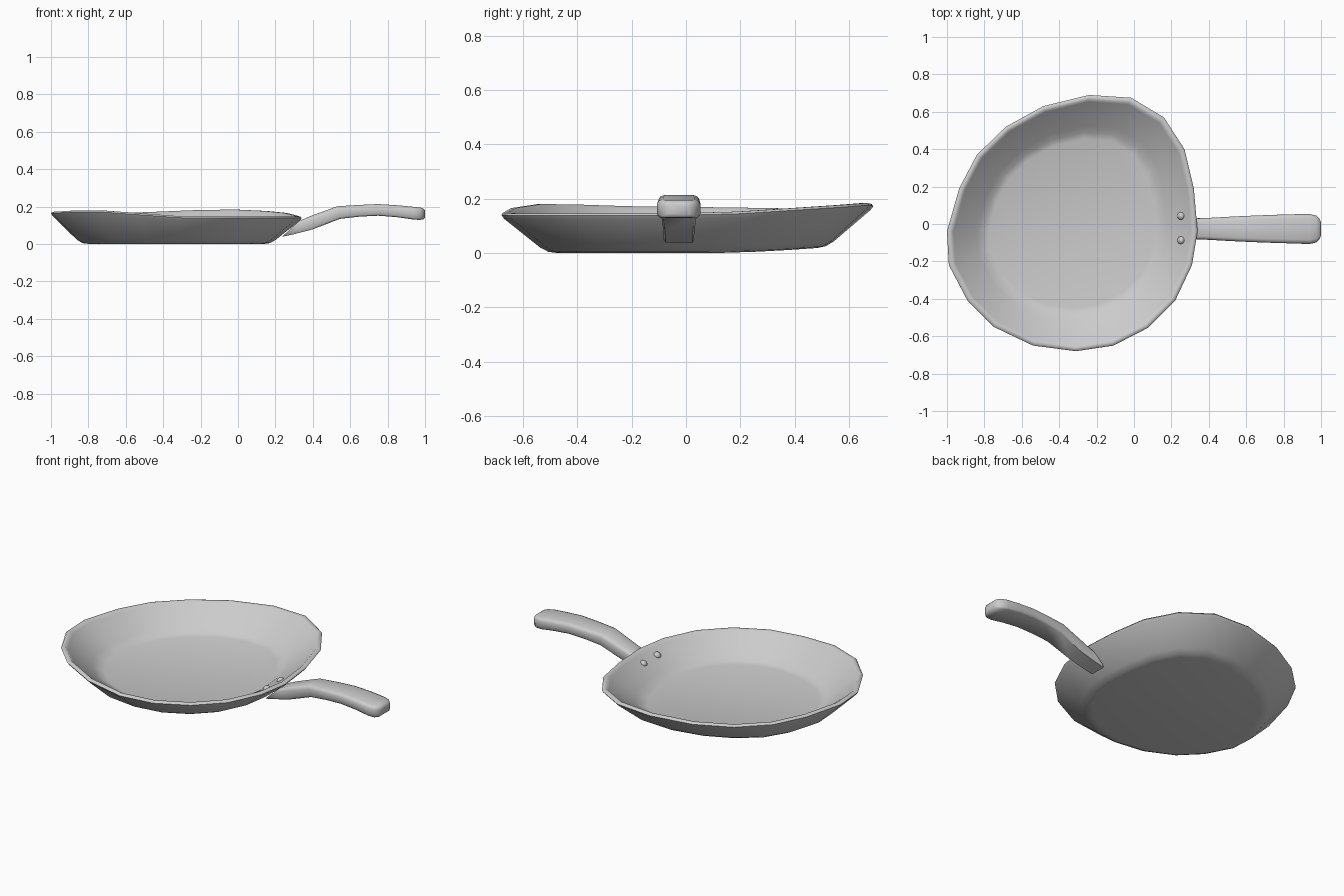
import bpy, bmesh, math
from mathutils import Vector

if "Cube" in bpy.data.objects:
    bpy.data.objects.remove(bpy.data.objects["Cube"])

CX, CY = -0.33, 0.0   # centre of the pan


def loft(name, rings, angle):
    """Skin closed rings of equal length and cap both ends."""
    bm = bmesh.new()
    loops = [[bm.verts.new(p) for p in ring] for ring in rings]
    n = len(loops[0])
    for a, b in zip(loops, loops[1:]):
        for i in range(n):
            j = (i + 1) % n
            bm.faces.new((a[i], a[j], b[j], b[i]))
    bm.faces.new(loops[0][::-1])
    bm.faces.new(loops[-1])
    bmesh.ops.recalc_face_normals(bm, faces=bm.faces)
    return finish(name, bm, angle)


def finish(name, bm, angle):
    mesh = bpy.data.meshes.new(name)
    bm.to_mesh(mesh)
    bm.free()
    ob = bpy.data.objects.new(name, mesh)
    bpy.context.collection.objects.link(ob)
    bpy.ops.object.select_all(action='DESELECT')
    ob.select_set(True)
    bpy.context.view_layer.objects.active = ob
    bpy.ops.object.shade_smooth_by_angle(angle=math.radians(angle))
    return ob


# Pan: hand-shaped rim (x, y, height) and a wall profile scaled towards the centre
rim = [(-.24, .69, .18), (-.015, .675, .184), (.16, .57, .176), (.27, .40, .165),
       (.32, .19, .152), (.34, -.04, .146), (.31, -.22, .146), (.22, -.41, .146),
       (.075, -.555, .146), (-.11, -.65, .146), (-.31, -.68, .148), (-.54, -.65, .165),
       (-.75, -.55, .18), (-.89, -.41, .178), (-.99, -.22, .172), (-1, -.04, .17),
       (-.935, .19, .167), (-.84, .37, .164), (-.685, .52, .164), (-.485, .63, .17)]
# (scale, fixed height, share of rim height)
profile = [(.70, 0, 0), (.745, .004, 0), (.79, .02, 0), (.985, -.022, 1), (1, -.008, 1),
           (.99, 0, 1), (.965, 0, 1), (.948, -.012, 1), (.76, .062, 0), (.71, .036, 0),
           (.66, .028, 0)]


def pan_ring(scale, height, share):
    ring = []
    for x, y, z in rim:
        py = CY + (y - CY) * scale
        lift = 0 if share else .022 * max(0, (py - .1) / .43) ** 1.6
        ring.append((CX + (x - CX) * scale, py, height + share * z + lift))
    return ring


loft("pan", [pan_ring(*p) for p in profile], 60)

# Handle: chamfered sections (bottom x, bottom z, top x, top z, half width, centre y)
sections = [(.235, .038, .325, .122, .056, -.026), (.30, .052, .36, .137, .056, -.026),
            (.40, .078, .385, .148, .058, -.026), (.545, .134, .53, .201, .066, -.026),
            (.65, .146, .64, .208, .071, -.026), (.75, .151, .75, .213, .075, -.026),
            (.85, .143, .86, .206, .078, -.026), (.935, .131, .94, .198, .08, -.027),
            (.97, .128, .975, .194, .072, -.027), (.99, .131, .992, .189, .055, -.027),
            (.999, .14, 1.0, .18, .035, -.027)]
# (across, up) from the bottom edge around to the rounded top
outline = [(-.88, 0), (.88, 0), (1, .14), (1, .72), (.92, .9), (.72, 1),
           (-.72, 1), (-.92, .9), (-1, .72), (-1, .14)]


def handle_ring(bx, bz, tx, tz, half, cy):
    return [(bx + (tx - bx) * v, cy + u * half, bz + (tz - bz) * v) for u, v in outline]


loft("handle", [handle_ring(*s) for s in sections], 50)

# Rivets: flattened domes on the inside wall
normal = Vector((-.58, 0, .81))
for i, y in enumerate((.043, -.087)):
    bm = bmesh.new()
    bmesh.ops.create_uvsphere(bm, u_segments=12, v_segments=8, radius=.021)
    bmesh.ops.scale(bm, vec=(1, 1, .75), verts=bm.verts)
    rivet = finish(f"rivet_{i + 1}", bm, 60)
    rivet.rotation_euler = normal.to_track_quat('Z', 'Y').to_euler()
    rivet.location = (.251, y, .108)
